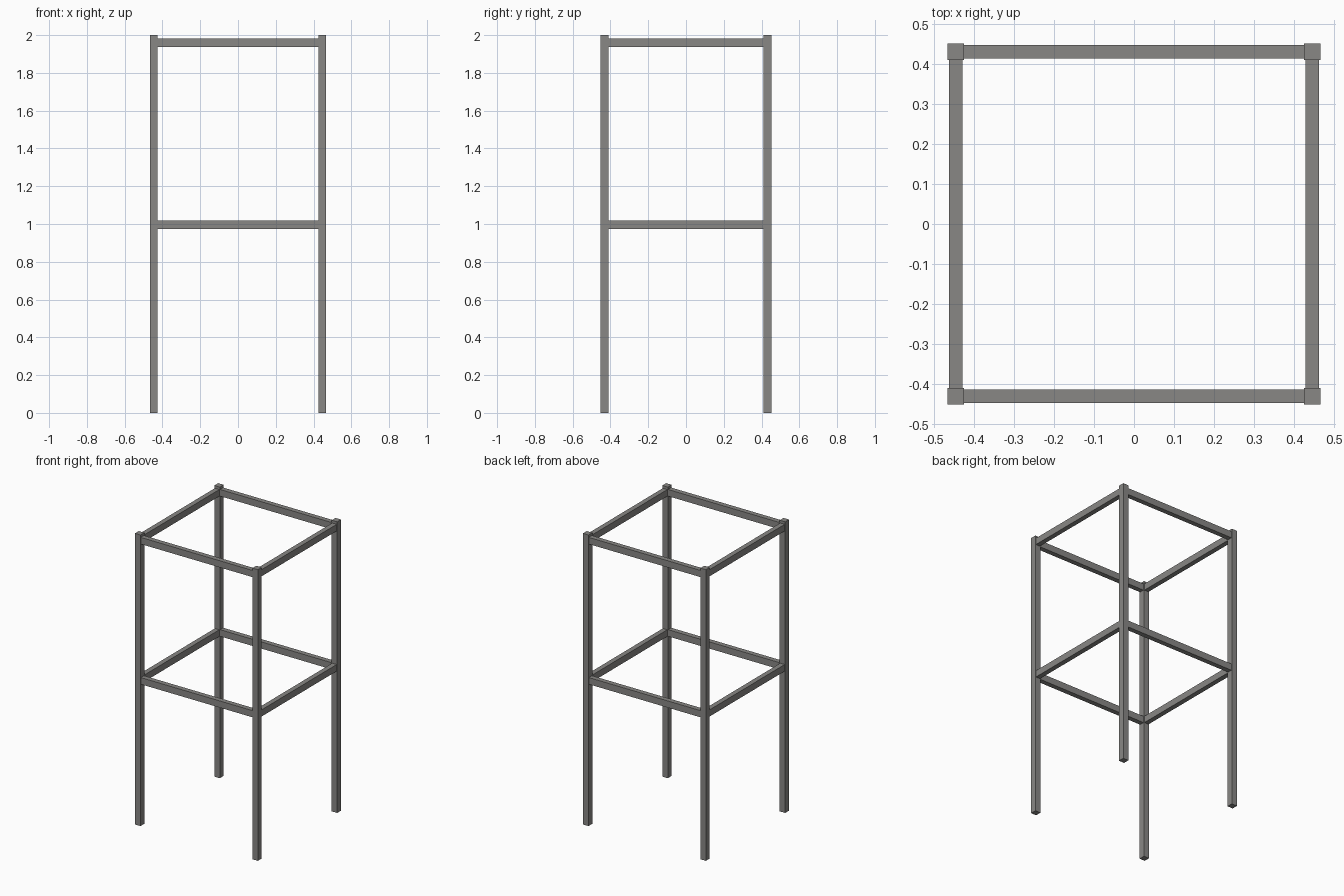
import bpy

if "Cube" in bpy.data.objects:
    bpy.data.objects.remove(bpy.data.objects["Cube"])

PX, PY = 0.4462, 0.4306      # post centres
POST, RAIL_W, RAIL_H = 0.0416, 0.034, 0.046

metal = bpy.data.materials.new("warm grey metal")
metal.diffuse_color = (0.25, 0.245, 0.235, 1)
metal.use_nodes = True
metal.node_tree.nodes["Principled BSDF"].inputs["Base Color"].default_value = metal.diffuse_color


def box(name, centre, size):
    bpy.ops.mesh.primitive_cube_add(size=1, location=centre)
    ob = bpy.context.object
    ob.name = name
    ob.scale = size
    bpy.ops.object.transform_apply(location=False, rotation=False, scale=True)
    ob.data.materials.append(metal)
    return ob


# four corner posts
for sx, side in ((-1, "left"), (1, "right")):
    for sy, end in ((-1, "front"), (1, "back")):
        box(f"{end}_{side}_post", (sx * PX, sy * PY, 1.0), (POST, POST, 2.0))

# two rings of rails, butted between the posts
for z, level in ((0.996, "middle"), (1.959, "top")):
    for s, end in ((-1, "front"), (1, "back")):
        box(f"{level}_{end}_rail", (0, s * PY, z), (2 * PX - POST, RAIL_W, RAIL_H))
    for s, side in ((-1, "left"), (1, "right")):
        box(f"{level}_{side}_rail", (s * PX, 0, z), (RAIL_W, 2 * PY - POST, RAIL_H))
